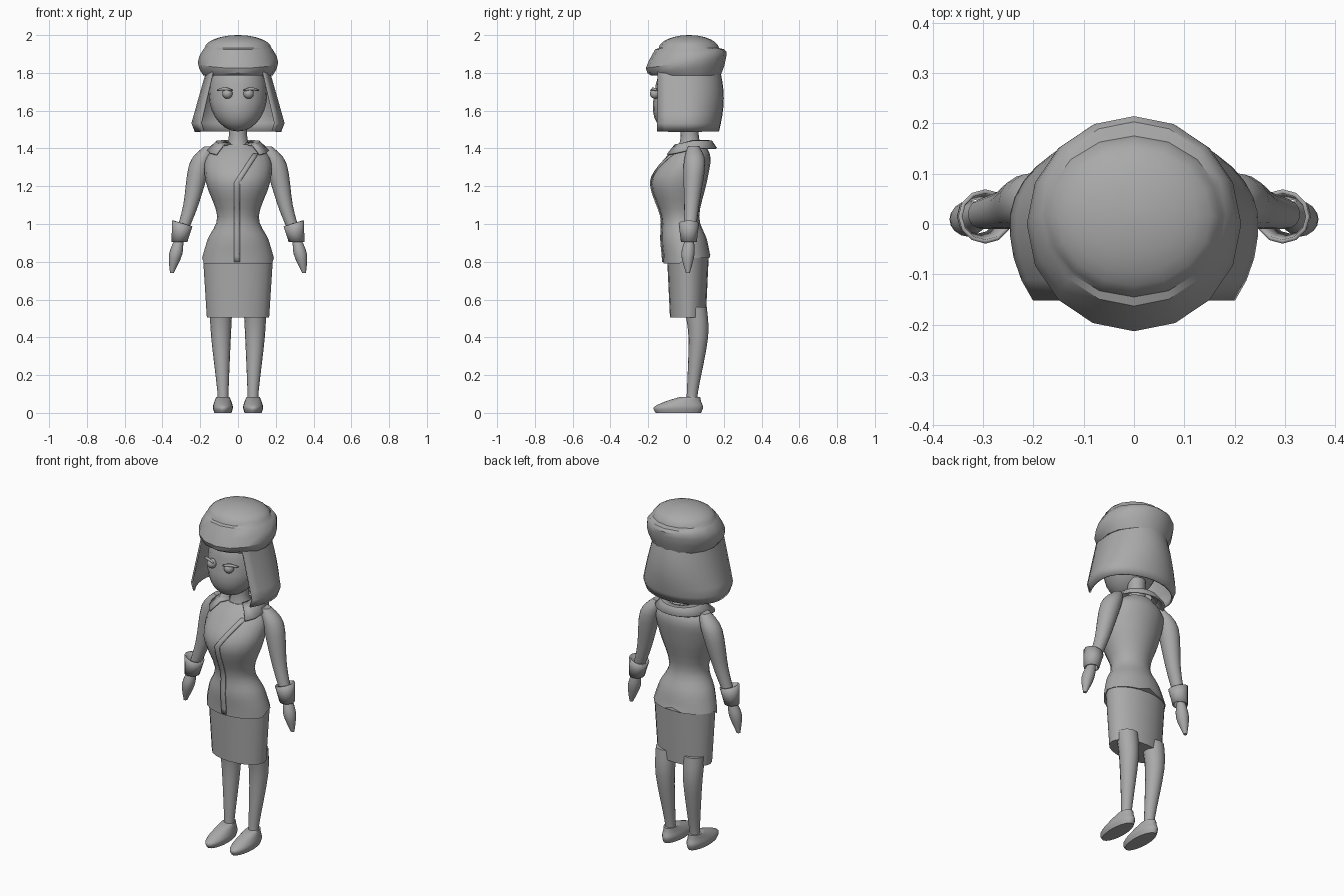
import bpy, bmesh
from math import sin, cos, pi, radians
from mathutils import Vector
from mathutils.bvhtree import BVHTree

if "Cube" in bpy.data.objects:
    bpy.data.objects.remove(bpy.data.objects["Cube"])

grey = bpy.data.materials.new("plain grey")
grey.use_nodes = True
grey.diffuse_color = (0.4, 0.4, 0.4, 1)
grey.node_tree.nodes["Principled BSDF"].inputs["Base Color"].default_value = grey.diffuse_color


def finish(name, bm, angle=40, thickness=0):
    bmesh.ops.recalc_face_normals(bm, faces=bm.faces)
    mesh = bpy.data.meshes.new(name)
    bm.to_mesh(mesh)
    bm.free()
    mesh.materials.append(grey)
    obj = bpy.data.objects.new(name, mesh)
    bpy.context.collection.objects.link(obj)
    bpy.ops.object.select_all(action="DESELECT")
    obj.select_set(True)
    bpy.context.view_layer.objects.active = obj
    bpy.ops.object.shade_smooth_by_angle(angle=radians(angle))
    if thickness:
        modifier = obj.modifiers.new("thickness", "SOLIDIFY")
        modifier.thickness = thickness
        modifier.offset = 0
    return obj


def skin(name, rows, closed=True, caps=True, **options):
    """Join rows of points with quads."""
    bm = bmesh.new()
    rows = [[bm.verts.new(point) for point in row] for row in rows]
    count = len(rows[0])
    for low, high in zip(rows, rows[1:]):
        for i in range(count if closed else count - 1):
            j = (i + 1) % count
            bm.faces.new((low[i], low[j], high[j], high[i]))
    if closed and caps:
        bm.faces.new(rows[0])
        bm.faces.new(rows[-1])
    return finish(name, bm, **options)


def spline(keys, steps=4):
    """Smooth curve through keys of any dimension."""
    keys = [Vector(key) for key in keys]
    padded = [keys[0]] + keys + [keys[-1]]
    result = []
    for a, b, c, d in zip(padded, padded[1:], padded[2:], padded[3:]):
        for i in range(steps):
            t = i / steps
            result.append(b + (c - a) * t / 2 + (2 * a - 5 * b + 4 * c - d) * t * t / 2
                          + (3 * (b - c) + d - a) * t ** 3 / 2)
    return result + [keys[-1]]


def ring(x, y, z, width, depth, count=20, tilt=0):
    """Level oval starting at the front; tilt lifts its back."""
    turns = [2 * pi * i / count for i in range(count)]
    return [(x + width * sin(t), y - depth * cos(t), z - tilt * cos(t)) for t in turns]


def body_rows(keys, x=0):
    """Keys are height, half width, front and back."""
    return [ring(x, (front + back) / 2, z, width, (back - front) / 2)
            for z, width, front, back in spline(keys)]


def limb(name, side, keys, **options):
    """Keys are the centre and the radius."""
    rows = [ring(side * x, y, z, r, r, count=16) for x, y, z, r in spline(keys)]
    return skin(name, rows, **options)


def ball(name, centre, size, lean=0):
    bm = bmesh.new()
    bmesh.ops.create_uvsphere(bm, u_segments=20, v_segments=14, radius=1)
    for v in bm.verts:
        x, y, z = (c * s for c, s in zip(v.co, size))
        v.co = Vector(centre) + Vector((x, y + lean * min(z, 0), z))
    return finish(name, bm, angle=80)


# head and neck
ball("head", (0, -.01, 1.69), (.155, .155, .2), lean=.3)
limb("neck", 1, [(0, .03, 1.38, .08), (0, .02, 1.45, .05), (0, .02, 1.55, .05)])

# bobbed hair: a widening arc open at the face, tucked in at the tips
hair = []
opening = radians(36)
for step in range(9):
    fall = step / 8
    width = .155 + .1 * fall - (.03 if step == 8 else 0)
    back = .17 + .025 * sin(pi * fall)
    row = []
    for i in range(25):
        a = (pi + 2 * opening) * i / 24 - opening
        y = sin(a) * (back if sin(a) > 0 else .15 / sin(opening))
        row.append((width * cos(a), y, 1.84 - .35 * fall))
    hair.append(row)
skin("hair", hair, closed=False, thickness=.01)

# cap: a tilted rolled band, then a low dome
hat = []
for step in range(5):
    u = step / 4
    radius = .183 + .03 * sin(pi * u)
    hat.append(ring(0, .04 * max(0, u - .5), 1.785 + .14 * u, radius, radius,
                    count=16, tilt=.03 * sin(pi * u)))
for step in range(7):
    a = radians(3 + 14 * step)
    radius = .178 * cos(a)
    hat.append(ring(0, .015, 1.927 + .073 * sin(a), radius, radius * .9, count=16))
skin("hat", hat, angle=35)

# jacket, with a dipped front hem and a small back slit
rows = body_rows([(.82, .19, -.12, .13), (.92, .16, -.13, .11), (1.04, .11, -.13, .07),
                  (1.22, .17, -.185, .11), (1.35, .17, -.11, .13), (1.42, .09, -.04, .1)])
rows[0] = [(x, y, z - (.03 if y < -.03 else 0)) for x, y, z in rows[0]]
rows[0][10] = (0, .13, .84)
jacket = skin("jacket", rows)
surface = BVHTree.FromObject(jacket, bpy.context.evaluated_depsgraph_get())

# overlapping jacket edge: straight below the bust, slanting to the collar
edge = []
for step in range(20):
    z = 1.37 - .03 * step
    x = .65 * max(0, z - 1.22) - .02
    row = []
    for offset in (0, .015, .03):
        hit = surface.ray_cast(Vector((x + offset, -1, z)), Vector((0, 1, 0)))[0]
        row.append((x + offset, hit.y - .004, z))
    edge.append(row)
skin("jacket_front_edge", edge, closed=False, thickness=.007)

# fold-down collar, pointed at the front
collar = []
for i in range(17):
    a = radians(-55 + 290 * i / 16)
    point = max(0, -sin(a))
    row = []
    for spread in (0, .5, 1):
        radius = .07 + (.08 + .06 * point) * spread
        row.append((radius * cos(a), .04 + (radius - .03 * spread) * sin(a),
                    1.44 + .03 * spread - (.07 + .02 * point) * spread ** 2 - .02 * point))
    collar.append(row)
skin("collar", collar, closed=False, thickness=.01, angle=30)

# skirt
skin("skirt", body_rows([(.505, .165, -.085, .105), (.82, .185, -.1, .12)]))

for side, word in ((1, "left"), (-1, "right")):
    # sleeve and mitten hand
    limb(word + "_sleeve", side, [(.15, .04, 1.41, .03), (.2, .045, 1.32, .057),
                                  (.25, .03, 1.1, .04), (.3, .02, .95, .03)])
    limb(word + "_hand", side, [(.31, .02, .93, .02), (.33, .01, .84, .035),
                                (.35, .01, .74, .01)], angle=60)

    # cuff, flared upwards and raised at the outside
    cuff = []
    for step in range(3):
        t = step / 2
        radius = .038 + .012 * t
        cuff.append([(x, y, z + .3 * t * (abs(x) - .3)) for x, y, z in
                     ring(side * (.31 - .015 * t), .015, .905 + .1 * t, radius, radius, count=12)])
    skin(word + "_cuff", cuff, caps=False, thickness=.008)

    # leg and shoe
    limb(word + "_leg", side, [(.09, .05, .56, .06), (.09, .065, .4, .052),
                               (.08, .035, .12, .03), (.08, .03, .06, .03)])
    skin(word + "_shoe", body_rows([(0, .045, -.16, .08), (.03, .053, -.17, .09),
                                    (.06, .045, -.11, .08), (.085, .035, -.03, .075)],
                                   x=side * .08), angle=50)

    # bulging eye and a lash swept outwards
    ball(word + "_eye", (side * .056, -.164, 1.69), (.027, .027, .027))
    lash = []
    for step in range(6):
        t = step / 5
        x, y = side * (.03 + .08 * t), -.18 + .03 * t * t
        z = 1.708 + .014 * sin(pi * t)
        lash.append([(x, y, z), (x, y - .008, z - .003 - .01 * sin(pi * t))])
    skin(word + "_lash", lash, closed=False, thickness=.006)
